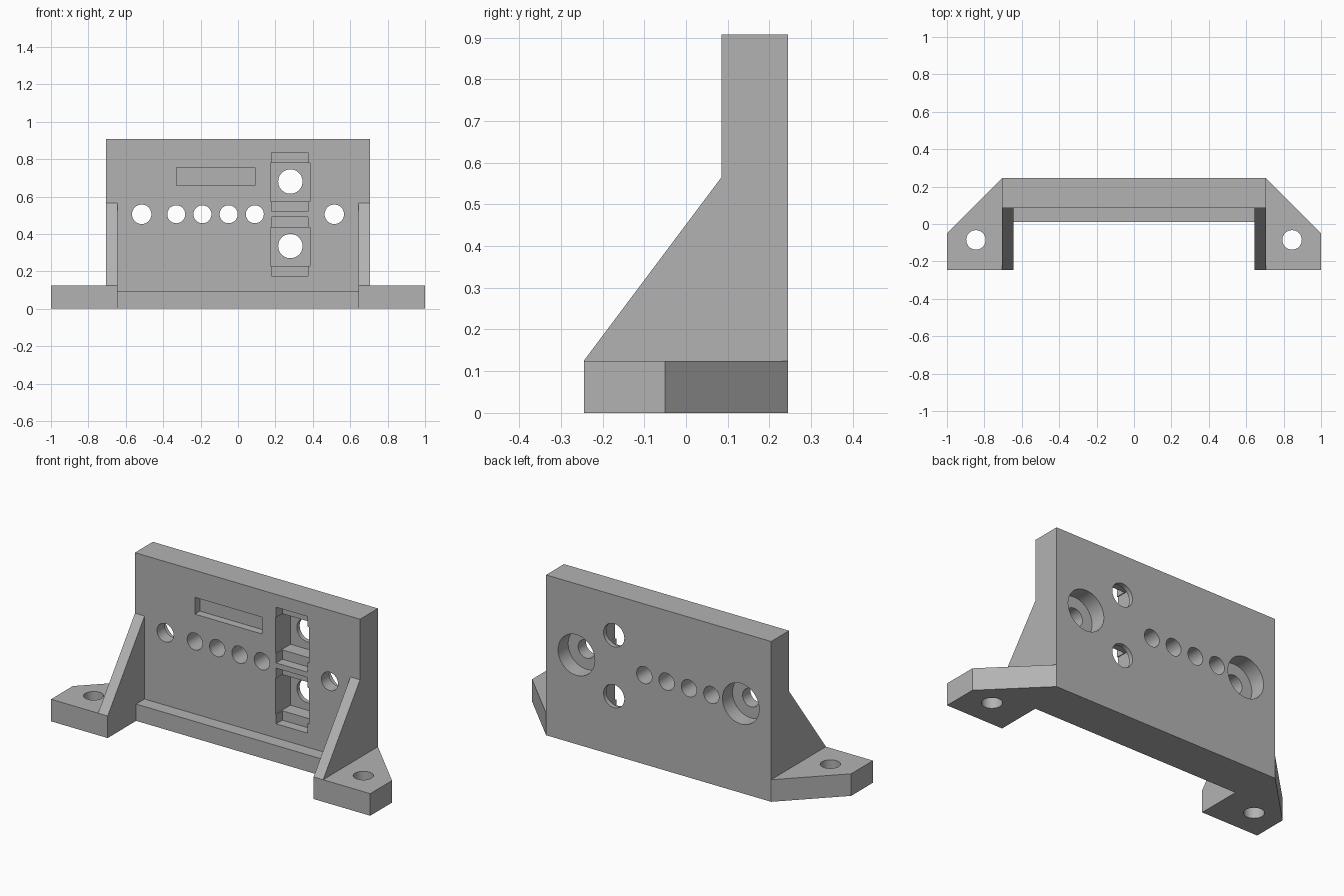
import bpy
import bmesh
from math import radians
from mathutils import Matrix, Vector

cube = bpy.data.objects.get("Cube")
if cube:
    bpy.data.objects.remove(cube, do_unlink=True)

grey = bpy.data.materials.new("plain grey")
grey.use_nodes = True
grey.diffuse_color = (0.45, 0.45, 0.45, 1)
grey.node_tree.nodes["Principled BSDF"].inputs["Base Color"].default_value = grey.diffuse_color


def make_object(name, bm):
    bmesh.ops.recalc_face_normals(bm, faces=bm.faces)
    mesh = bpy.data.meshes.new(name)
    bm.to_mesh(mesh)
    bm.free()
    mesh.materials.append(grey)
    obj = bpy.data.objects.new(name, mesh)
    bpy.context.collection.objects.link(obj)
    return obj


def box(name, x0, x1, y0, y1, z0, z1):
    bm = bmesh.new()
    bmesh.ops.create_cube(bm, size=1)
    bmesh.ops.scale(bm, vec=(x1 - x0, y1 - y0, z1 - z0), verts=bm.verts)
    bmesh.ops.translate(bm, vec=((x0 + x1) / 2, (y0 + y1) / 2, (z0 + z1) / 2), verts=bm.verts)
    return make_object(name, bm)


def prism(name, points, direction):
    bm = bmesh.new()
    face = bm.faces.new([bm.verts.new(p) for p in points])
    result = bmesh.ops.extrude_face_region(bm, geom=[face])
    moved = [v for v in result["geom"] if isinstance(v, bmesh.types.BMVert)]
    bmesh.ops.translate(bm, vec=direction, verts=moved)
    return make_object(name, bm)


def cylinder(center, radius, depth, axis):
    bm = bmesh.new()
    turn = Vector((0, 0, 1)).rotation_difference(Vector(axis)).to_matrix().to_4x4()
    bmesh.ops.create_cone(bm, cap_ends=True, segments=48, radius1=radius, radius2=radius,
                          depth=depth, matrix=Matrix.Translation(center) @ turn)
    return make_object("hole_cutter", bm)


def cut(target, cutter):
    cutter.hide_render = True
    mod = target.modifiers.new("cut", "BOOLEAN")
    mod.operation = "DIFFERENCE"
    mod.solver = "EXACT"
    mod.object = cutter
    bpy.context.view_layer.objects.active = target
    bpy.ops.object.modifier_apply(modifier=mod.name)
    bpy.data.objects.remove(cutter, do_unlink=True)


HALF, INNER = 0.705, 0.645
FRONT, BACK = 0.085, 0.245

# Upright panel and the low ledge along its foot
panel = box("panel", -HALF, HALF, FRONT, BACK, 0, 0.908)
ledge = box("foot_ledge", -INNER, INNER, 0.01, FRONT, 0, 0.095)

# Row of small holes, and two mounting holes counterbored from the back
for x in (-0.33, -0.19, -0.05, 0.09):
    cut(panel, cylinder((x, 0.16, 0.505), 0.048, 0.4, (0, 1, 0)))
for x in (-0.515, 0.515):
    cut(panel, cylinder((x, 0.16, 0.505), 0.052, 0.4, (0, 1, 0)))
    cut(panel, cylinder((x, BACK, 0.505), 0.115, 0.18, (0, 1, 0)))

# Shallow rectangular recess
cut(panel, box("recess_cutter", -0.33, 0.09, 0, FRONT + 0.045, 0.66, 0.755))

# Two stepped socket pockets, each with a round opening at the back
for z in (0.68, 0.335):
    cut(panel, box("step_cutter", 0.18, 0.375, 0, FRONT + 0.055, z - 0.16, z + 0.155))
    cut(panel, box("pocket_cutter", 0.175, 0.384, 0, FRONT + 0.135, z - 0.107, z + 0.098))
    cut(panel, cylinder((0.28, 0.2, z), 0.065, 0.2, (0, 1, 0)))

parts = [panel, ledge]
for side, name in ((1, "left"), (-1, "right")):
    # Sloping side brace
    brace = [(side * INNER, y, z) for y, z in
             ((-0.245, 0), (FRONT, 0), (FRONT, 0.565), (-0.245, 0.125))]
    parts.append(prism(name + "_brace", brace, (side * (HALF - INNER), 0, 0)))

    # Mounting ear with its bolt hole
    ear = [(side * x, y, 0) for x, y in
           ((HALF, -0.245), (1, -0.245), (1, -0.05), (HALF, BACK))]
    ear_obj = prism(name + "_mounting_ear", ear, (0, 0, 0.125))
    cut(ear_obj, cylinder((side * 0.845, -0.085, 0.06), 0.052, 0.3, (0, 0, 1)))
    parts.append(ear_obj)

# Smooth hole walls, sharp edges elsewhere
bpy.ops.object.select_all(action="DESELECT")
for part in parts:
    part.select_set(True)
bpy.context.view_layer.objects.active = panel
bpy.ops.object.shade_smooth_by_angle(angle=radians(30))
